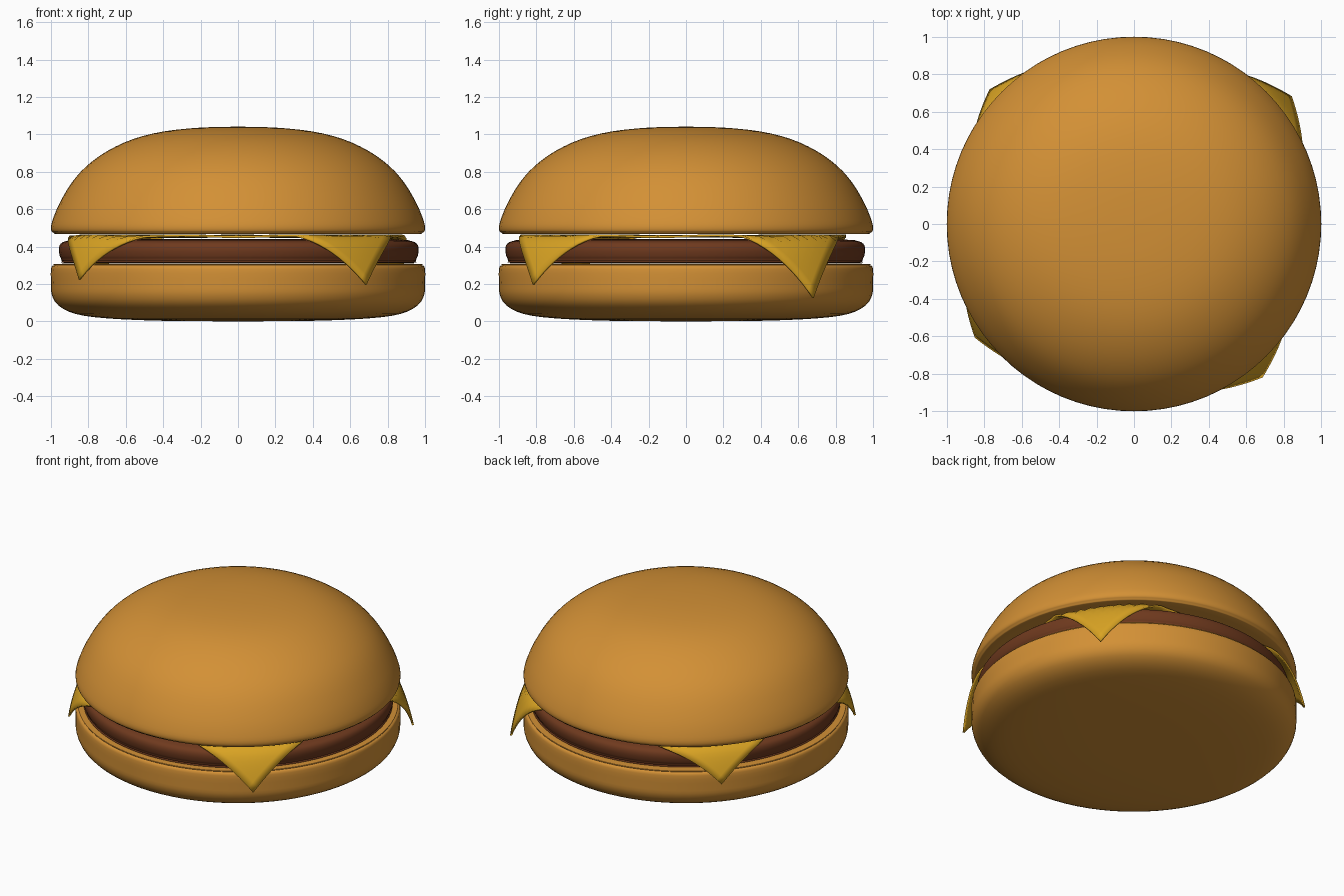
import bpy, bmesh, math
from mathutils import Vector

if "Cube" in bpy.data.objects:
    bpy.data.objects.remove(bpy.data.objects["Cube"])


def material(name, rgb):
    m = bpy.data.materials.new(name)
    m.diffuse_color = (*rgb, 1)
    m.use_nodes = True
    m.node_tree.nodes["Principled BSDF"].inputs["Base Color"].default_value = m.diffuse_color
    return m


def finish(bm, name, mat, angle=50):
    me = bpy.data.meshes.new(name)
    bm.to_mesh(me)
    bm.free()
    ob = bpy.data.objects.new(name, me)
    bpy.context.collection.objects.link(ob)
    me.materials.append(mat)
    bpy.ops.object.select_all(action='DESELECT')
    ob.select_set(True)
    bpy.context.view_layer.objects.active = ob
    bpy.ops.object.shade_smooth_by_angle(angle=math.radians(angle))
    return ob


def smooth_curve(pts, n=3):
    # Catmull-Rom through the profile points
    out = []
    for i in range(len(pts) - 1):
        a, b, c, d = (Vector(pts[min(max(i + k, 0), len(pts) - 1)]) for k in (-1, 0, 1, 2))
        for s in range(n):
            t = s / n
            out.append(0.5 * (2 * b + (c - a) * t + (2 * a - 5 * b + 4 * c - d) * t * t
                              + (3 * b - a - 3 * c + d) * t ** 3))
    return out + [Vector(pts[-1])]


def lathe(name, profile, mat, steps=80):
    bm = bmesh.new()
    vs = [bm.verts.new((max(p[0], 0), 0, p[1])) for p in smooth_curve(profile)]
    es = [bm.edges.new(e) for e in zip(vs, vs[1:])]
    bmesh.ops.spin(bm, geom=vs + es, cent=(0, 0, 0), axis=(0, 0, 1),
                   angle=math.tau, steps=steps)
    bmesh.ops.remove_doubles(bm, verts=bm.verts, dist=1e-4)
    bmesh.ops.recalc_face_normals(bm, faces=bm.faces)
    return finish(bm, name, mat)


bun = material("bun", (0.65, 0.28, 0.036))
meat = material("meat", (0.16, 0.042, 0.013))
yellow = material("cheese", (0.70, 0.37, 0.017))

# Buns and patty
lathe("bottom_bun", [(0, 0), (0.4, 0.003), (0.7, 0.016), (0.87, 0.04), (0.96, 0.085),
                     (0.995, 0.14), (1, 0.2), (1, 0.28), (0.985, 0.3), (0.94, 0.308),
                     (0.5, 0.31), (0, 0.31)], bun)
patty = lathe("patty", [(0, 0.311), (0.6, 0.311), (0.92, 0.312), (0.945, 0.322), (0.95, 0.335),
                        (0.957, 0.35), (0.962, 0.385), (0.952, 0.415), (0.92, 0.43),
                        (0.85, 0.437), (0.5, 0.44), (0, 0.44)], meat)
patty.location = (0.004, -0.004, 0)
lathe("top_bun", [(0, 0.475), (0.5, 0.473), (0.93, 0.466), (0.985, 0.473), (1, 0.495),
                  (0.992, 0.54), (0.955, 0.63), (0.89, 0.74), (0.81, 0.83), (0.7, 0.91),
                  (0.56, 0.975), (0.4, 1.015), (0.2, 1.036), (0, 1.041)], bun)

# Cheese slice: a square sheet whose corners fold over the patty
CORNERS = {(1, 1): (39, 1.08, 0.33), (-1, 1): (137, 1.05, 0.22),
           (-1, -1): (215.5, 1.04, 0.235), (1, -1): (310, 1.065, 0.255)}
HALF, RIM, N = 0.85, 0.93, 40
bm = bmesh.new()
bmesh.ops.create_grid(bm, x_segments=N, y_segments=N, size=HALF)
for v in bm.verts:
    x, y = v.co.x, v.co.y
    key = (1 if x >= 0 else -1, 1 if y >= 0 else -1)
    ang, reach, drop = CORNERS[key]
    r, a = math.hypot(x, y), math.atan2(y, x)
    home = math.atan2(key[1], key[0])
    turn = (math.radians(ang) - home + math.pi) % math.tau - math.pi
    w = max(0, math.cos(2 * (a - home)))
    a += math.radians(-4.5) * (1 - w) + turn * w
    t = max(0, (r - RIM) / (HALF * math.sqrt(2) - RIM))
    z = 0.455 - drop * t ** 1.15 + 0.004 * math.sin(9 * a) * min(r, 1)
    rr = min(r, RIM) + (reach - RIM) * t ** 0.6
    v.co = (rr * math.cos(a), rr * math.sin(a), z)
cheese = finish(bm, "cheese_slice", yellow, 60)
solid = cheese.modifiers.new("thickness", 'SOLIDIFY')
solid.thickness = 0.012
solid.offset = 0
